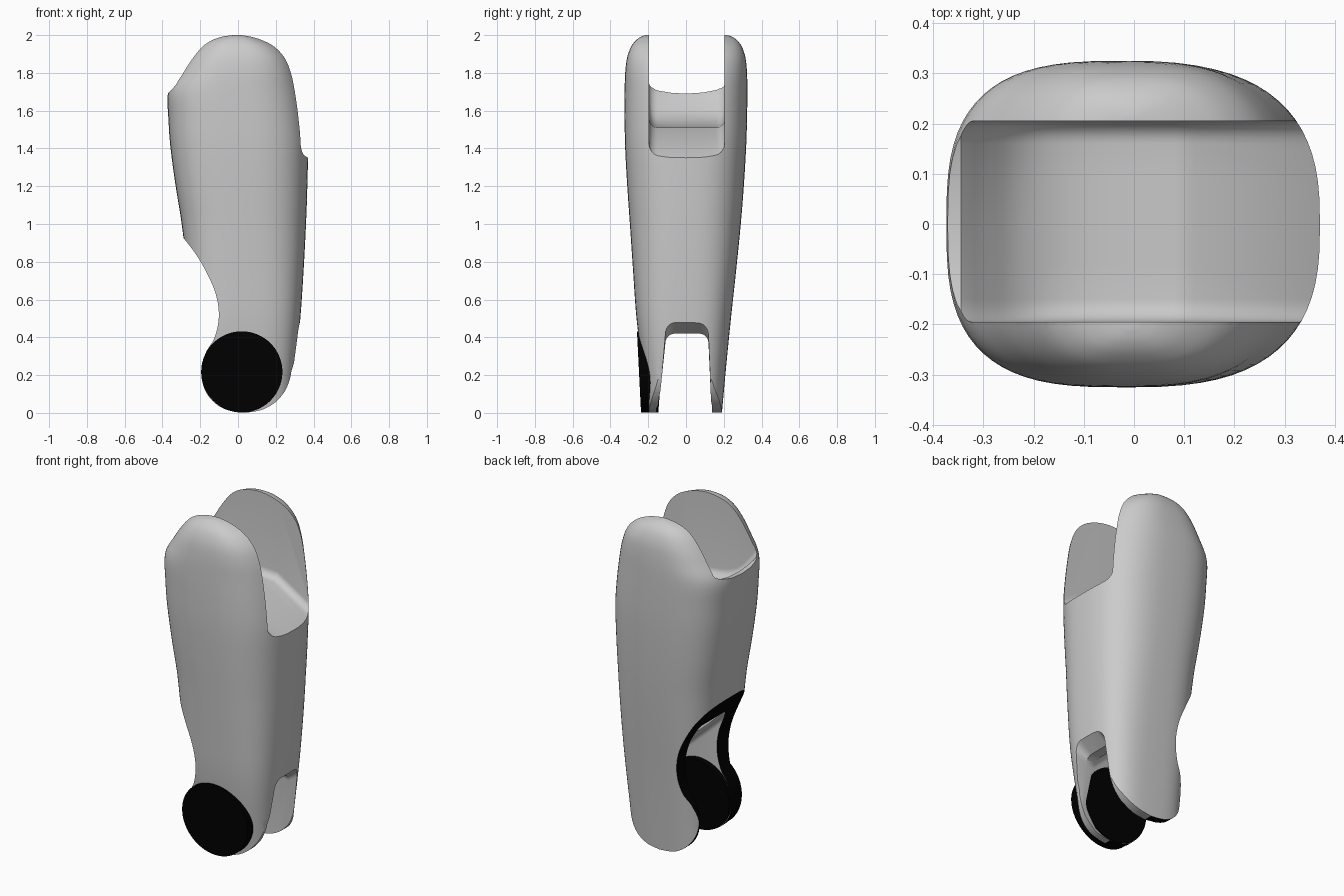
import bpy, bmesh, math

if "Cube" in bpy.data.objects:
    bpy.data.objects.remove(bpy.data.objects["Cube"])


def spline(pts, n):
    """Smooth curve through the points, n samples per span."""
    out = []
    for i in range(len(pts) - 1):
        a, b = pts[max(i - 1, 0)], pts[i]
        c, d = pts[i + 1], pts[min(i + 2, len(pts) - 1)]
        for k in range(n):
            t = k / n
            out.append(tuple(0.5 * (2 * q + (r - p) * t + (2 * p - 5 * q + 4 * r - s) * t * t
                                    + (3 * q - p - 3 * r + s) * t ** 3)
                             for p, q, r, s in zip(a, b, c, d)))
    out.append(tuple(pts[-1]))
    return out


def loft(name, rings, mats, index=0):
    """Closed solid through equal-length closed rings."""
    bm = bmesh.new()
    rows = [[bm.verts.new(p) for p in r] for r in rings]
    n = len(rows[0])
    for a, b in zip(rows, rows[1:]):
        for i in range(n):
            j = (i + 1) % n
            bm.faces.new((a[i], a[j], b[j], b[i]))
    bm.faces.new(rows[0])
    bm.faces.new(rows[-1])
    bmesh.ops.recalc_face_normals(bm, faces=bm.faces)
    for f in bm.faces:
        f.material_index = index
    me = bpy.data.meshes.new(name)
    bm.to_mesh(me)
    bm.free()
    for m in mats:
        me.materials.append(m)
    ob = bpy.data.objects.new(name, me)
    bpy.context.collection.objects.link(ob)
    return ob


def prism(name, profile, mats, index=0):
    return loft(name, [[(x, y, z) for x, z in profile] for y in (-0.5, 0.5)], mats, index)


def cut(target, cutter):
    mod = target.modifiers.new("cut", 'BOOLEAN')
    mod.operation, mod.solver, mod.object = 'DIFFERENCE', 'EXACT', cutter
    bpy.context.view_layer.objects.active = target
    bpy.ops.object.modifier_apply(modifier=mod.name)
    bpy.data.objects.remove(cutter)


def smooth(ob, angle):
    bpy.ops.object.select_all(action='DESELECT')
    ob.select_set(True)
    bpy.context.view_layer.objects.active = ob
    bpy.ops.object.shade_smooth_by_angle(angle=math.radians(angle))


grey = bpy.data.materials.new("grey")
grey.diffuse_color = (0.8, 0.8, 0.8, 1)
grey.use_nodes = True
grey.node_tree.nodes["Principled BSDF"].inputs["Base Color"].default_value = grey.diffuse_color
black = bpy.data.materials.new("black")
black.diffuse_color = (0.0, 0.0, 0.0, 1)
black.use_nodes = True
black.node_tree.nodes["Principled BSDF"].inputs["Base Color"].default_value = black.diffuse_color
mats = [grey, black]

# Shell: rounded sections given as (z, x left, x right, y front, y back)
sections = [
    (0.0, -0.22, 0.285, -0.195, 0.19), (0.25, -0.23, 0.305, -0.23, 0.213),
    (0.5, -0.25, 0.33, -0.262, 0.238), (0.75, -0.27, 0.347, -0.28, 0.265),
    (1.0, -0.298, 0.36, -0.297, 0.29), (1.2, -0.33, 0.367, -0.311, 0.306),
    (1.4, -0.357, 0.37, -0.322, 0.318), (1.55, -0.368, 0.358, -0.325, 0.323),
    (1.7, -0.37, 0.337, -0.325, 0.325), (1.8, -0.315, 0.313, -0.322, 0.323),
    (1.88, -0.262, 0.278, -0.312, 0.315), (1.94, -0.212, 0.222, -0.29, 0.295),
    (1.975, -0.16, 0.155, -0.262, 0.268), (1.993, -0.1, 0.09, -0.235, 0.24),
    (2.0, -0.04, 0.03, -0.21, 0.215)]


def section(z, xl, xr, yf, yb, n=72):
    ring = []
    low = min(max((1.0 - z) / 0.7, 0), 1)   # squarer toward the foot and the rear
    for i in range(n):
        t = 2 * math.pi * i / n
        c, s = math.cos(t), math.sin(t)
        e = 2 / ((2.7 if c > 0 else 3.0) + 0.5 * low)
        u = math.copysign(abs(c) ** e, c)
        v = math.copysign(abs(s) ** e, s)
        ring.append(((xl + xr) / 2 + (xr - xl) / 2 * u,
                     (yf + yb) / 2 + (yb - yf) / 2 * v, z))
    return ring


shell = loft("leg_shell", [section(*s) for s in spline(sections, 4)], mats)

# Dark concave cut down the rear of the shell
rear = spline([(-0.34, 0.975), (-0.28, 0.915), (-0.21, 0.82), (-0.155, 0.72), (-0.118, 0.63),
               (-0.102, 0.54), (-0.107, 0.46), (-0.13, 0.385), (-0.17, 0.32), (-0.195, 0.22),
               (-0.175, 0.12), (-0.12, 0.05), (-0.05, 0.013), (0.04, 0.001)], 4)
cut(shell, prism("rear_cutter", rear + [(0.04, -0.1), (-0.6, -0.1), (-0.6, 0.975)], mats, 1))

# Rounded toe at the bottom of the legs
toe = spline([(0.04, 0.001), (0.12, 0.014), (0.19, 0.05), (0.245, 0.11), (0.275, 0.18),
              (0.295, 0.26), (0.4, 0.5)], 3)
cut(shell, prism("toe_cutter", toe + [(0.4, -0.1), (0.04, -0.1)], mats))


# Upper slot with a curved floor and a sloping front lip
def upper_ring(x, floor):
    ya, yb, r = -0.195, 0.205, 0.045
    sag = 0.03 * min(max((-x - 0.2) / 0.12, 0), 1)
    pts = [(ya, 2.3)]
    for k in range(7):
        a = math.pi / 2 * k / 6
        pts.append((ya + r - r * math.cos(a), floor + r - r * math.sin(a)))
    pts += [(-0.08, floor), (0.0, floor), (0.09, floor)]
    for k in range(7):
        a = math.pi / 2 * k / 6
        pts.append((yb - r + r * math.sin(a), floor + r - r * math.cos(a)))
    pts.append((yb, 2.3))
    return [(x, y, z if z > 2.2 else z + sag * (y / 0.2) ** 2) for y, z in pts]


floor = [(-0.5, 1.68), (-0.345, 1.69)] + spline(
    [(-0.335, 1.68), (-0.29, 1.63), (-0.22, 1.57), (-0.1, 1.525), (0.12, 1.51)], 4)[1:]
floor += [(0.45, 1.30)]
cut(shell, loft("upper_slot_cutter", [upper_ring(*f) for f in floor], mats))


# Lower slot between the legs, widening and rising toward the rear
def lower_ring(x, roof):
    r = 0.05
    w = 0.035 * min(max((0.25 - x) / 0.25, 0), 1)
    ya, yb, pts = -0.109 - w, 0.119 + w, []
    for k in range(7):
        a = math.pi / 2 * k / 6
        pts.append((ya + r - r * math.cos(a), roof - r + r * math.sin(a)))
    for k in range(7):
        a = math.pi / 2 * k / 6
        pts.append((yb - r + r * math.sin(a), roof - r + r * math.cos(a)))
    return [(x, -0.158, -0.1)] + [(x, y, z) for y, z in pts] + [(x, 0.14, -0.1)]


roof = [(0.5, 0.56), (0.33, 0.48), (0.25, 0.42), (0.18, 0.43), (0.0, 0.6), (-0.18, 0.77),
        (-0.4, 0.85)]
cut(shell, loft("lower_slot_cutter", [lower_ring(*p) for p in roof], mats))
smooth(shell, 30)

# Dark pivot disc through the front leg, faces following the leg taper
n, cx, cz, rad = 72, 0.02, 0.217, 0.215
circle = [(cx + rad * math.cos(2 * math.pi * i / n), cz + rad * math.sin(2 * math.pi * i / n))
          for i in range(n)]
disc = loft("pivot_disc", [[(x, -0.238 - 0.05 * z, z) for x, z in circle],
                           [(x, -0.147 + 0.08 * z, z) for x, z in circle]], [black])
smooth(disc, 30)
